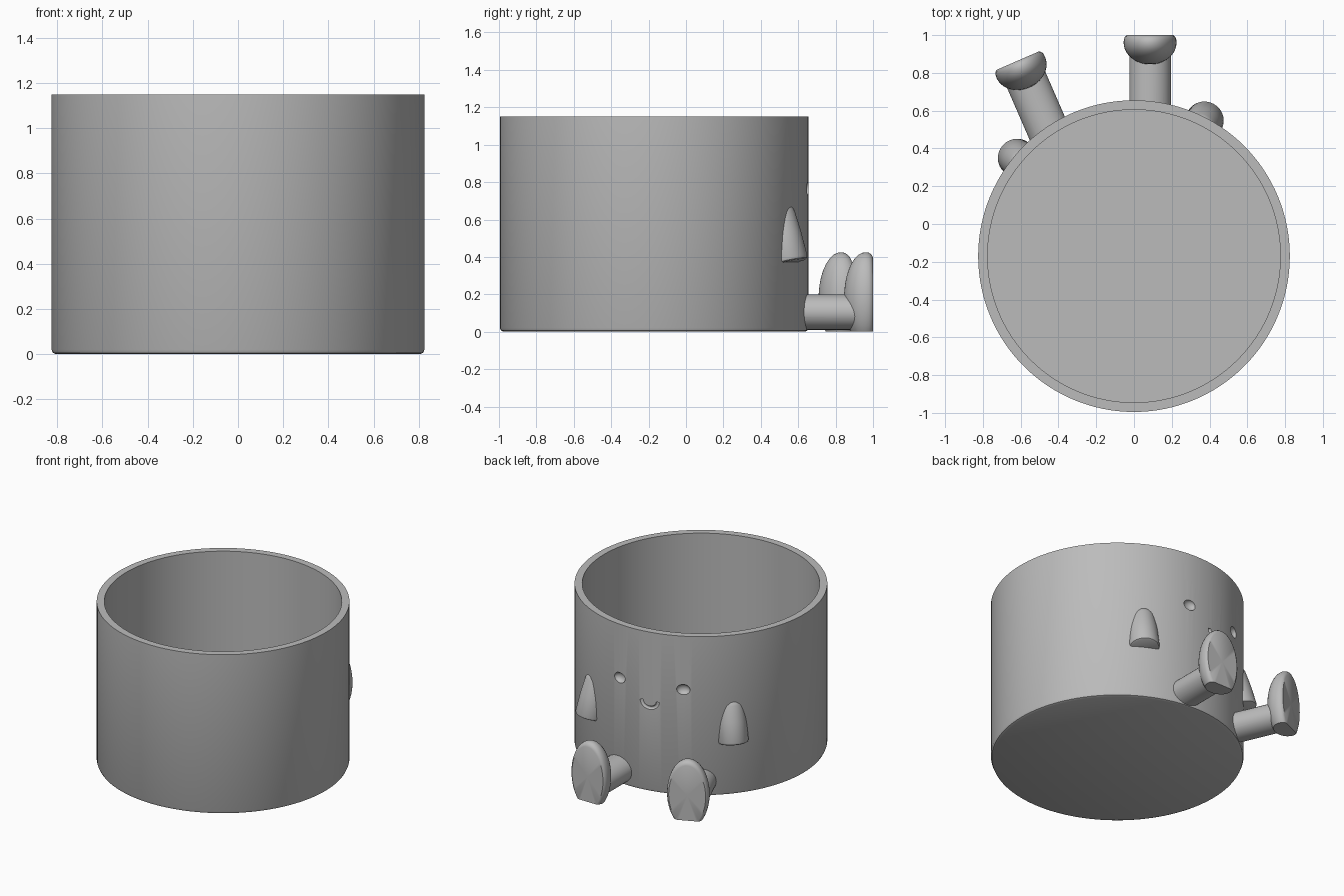
import bpy, bmesh
from math import radians, sin, cos, pi
from mathutils import Matrix, Vector

if "Cube" in bpy.data.objects:
    bpy.data.objects.remove(bpy.data.objects["Cube"])

CENTRE = Vector((0, -0.17, 0))
R, INNER, HEIGHT, FLOOR = 0.825, 0.775, 1.15, 0.05

grey = bpy.data.materials.new("plain_grey")
grey.use_nodes = True
grey.diffuse_color = (0.5, 0.5, 0.5, 1)
grey.node_tree.nodes["Principled BSDF"].inputs["Base Color"].default_value = (0.5, 0.5, 0.5, 1)


def frame(x, y, z, heading):
    """Local +Y points outward along the heading, +Z up."""
    return Matrix.Translation((x, y, z)) @ Matrix.Rotation(radians(heading - 90), 4, "Z")


def on_wall(heading, z, radius=R):
    a = radians(heading)
    return frame(CENTRE.x + radius * cos(a), CENTRE.y + radius * sin(a), z, heading)


def lathe(name, profile, matrix, steps=48, ground_cut=False):
    """Revolve (radius, height) points about Z, then move into place."""
    bm = bmesh.new()
    verts = [bm.verts.new((r, 0, h)) for r, h in profile]
    edges = [bm.edges.new(pair) for pair in zip(verts, verts[1:])]
    bmesh.ops.spin(bm, geom=verts + edges, cent=(0, 0, 0), axis=(0, 0, 1),
                   angle=2 * pi, steps=steps, use_merge=True)
    bmesh.ops.remove_doubles(bm, verts=bm.verts, dist=1e-5)
    bm.transform(matrix)
    if ground_cut:
        cut = bmesh.ops.bisect_plane(bm, geom=bm.verts[:] + bm.edges[:] + bm.faces[:],
                                     plane_co=(0, 0, 0), plane_no=(0, 0, 1), clear_inner=True)
        rim = [e for e in cut["geom_cut"] if isinstance(e, bmesh.types.BMEdge)]
        bmesh.ops.holes_fill(bm, edges=rim)
    bmesh.ops.recalc_face_normals(bm, faces=bm.faces)
    mesh = bpy.data.meshes.new(name)
    bm.to_mesh(mesh)
    bm.free()
    mesh.materials.append(grey)
    ob = bpy.data.objects.new(name, mesh)
    bpy.context.collection.objects.link(ob)
    return ob


def select(ob):
    bpy.ops.object.select_all(action="DESELECT")
    ob.select_set(True)
    bpy.context.view_layer.objects.active = ob


def carve(ob, cutter):
    mod = ob.modifiers.new("carve", "BOOLEAN")
    mod.operation, mod.solver, mod.object = "DIFFERENCE", "EXACT", cutter
    select(ob)
    bpy.ops.object.modifier_apply(modifier=mod.name)


def smooth(ob):
    select(ob)
    bpy.ops.object.shade_smooth_by_angle(angle=radians(35))


# Hollow pot with a softly rounded foot edge
pot = lathe("pot", [(0, 0), (R - 0.02, 0), (R - 0.006, 0.006), (R, 0.02), (R, HEIGHT),
                    (INNER, HEIGHT), (INNER, FLOOR), (0, FLOOR)],
            Matrix.Translation(CENTRE), 128)

# Pressed-in eyes and smile
arc = [i * pi / 12 for i in range(13)]
ball = [(sin(a), -cos(a)) for a in arc]
cutters = []
for heading in (85, 117):
    cutters.append(lathe("eye_cutter", ball, on_wall(heading, 0.765)
                         @ Matrix.Diagonal((0.045, 0.03, 0.037, 1)), 32))

curve = bpy.data.curves.new("smile_cutter", "CURVE")
curve.dimensions, curve.bevel_depth, curve.use_fill_caps = "3D", 0.012, True
spline = curve.splines.new("POLY")
spline.points.add(len(arc) - 1)
for point, a in zip(spline.points, arc):
    spot = on_wall(101 - 4 * cos(a), 0.655 - 0.05 * sin(a)).translation
    point.co = (*spot, 1)
smile = bpy.data.objects.new("smile_cutter", curve)
bpy.context.collection.objects.link(smile)
select(smile)
bpy.ops.object.convert(target="MESH")
cutters.append(bpy.context.object)
for cutter in cutters:
    carve(pot, cutter)
smooth(pot)

# Helper that keeps the limbs out of the pot's inside
cavity = lathe("cavity_cutter", [(0, FLOOR - 0.06), (INNER + 0.01, FLOOR - 0.06),
                                 (INNER + 0.01, 2), (0, 2)], Matrix.Translation(CENTRE), 128)
cutters.append(cavity)

# Tapered arms leaning out from the wall
arm_profile = [(0, 0), (0.085, 0), (0.096, 0.005), (0.101, 0.018), (0.095, 0.15),
               (0.084, 0.26), (0.074, 0.295), (0.05, 0.315), (0, 0.325)]
for side, heading in (("left", 62.5), ("right", 140)):
    arm = lathe(side + "_arm", arm_profile, on_wall(heading, 0.37, 0.815)
                @ Matrix.Rotation(radians(13), 4, "X"))
    carve(arm, cavity)
    smooth(arm)

# Legs lying flat, with upright domed feet cut off at the ground
lie_down = Matrix.Rotation(radians(90), 4, "X")
foot_profile = [(0, 0), (0.88, 0), (0.95, 0.008), (0.99, 0.022), (1, 0.04)]
foot_profile += [(cos(a), 0.04 + 0.115 * sin(a)) for a in (i * pi / 20 for i in range(1, 10))]
foot_profile.append((0, 0.155))
for side, x, y, heading in (("left", 0.085, 1.0, 90), ("right", -0.615, 0.865, 113.5)):
    leg = lathe(side + "_leg", [(0, 0.06), (1, 0.06), (1, 0.45), (0, 0.45)],
                frame(x, y, 0.105, heading) @ lie_down @ Matrix.Diagonal((0.11, 0.095, 1, 1)))
    carve(leg, cavity)
    foot = lathe(side + "_foot", foot_profile, frame(x, y, 0.18, heading)
                 @ lie_down @ Matrix.Diagonal((0.14, 0.245, 1, 1)), ground_cut=True)
    smooth(leg)
    smooth(foot)

for cutter in cutters:
    bpy.data.objects.remove(cutter)
